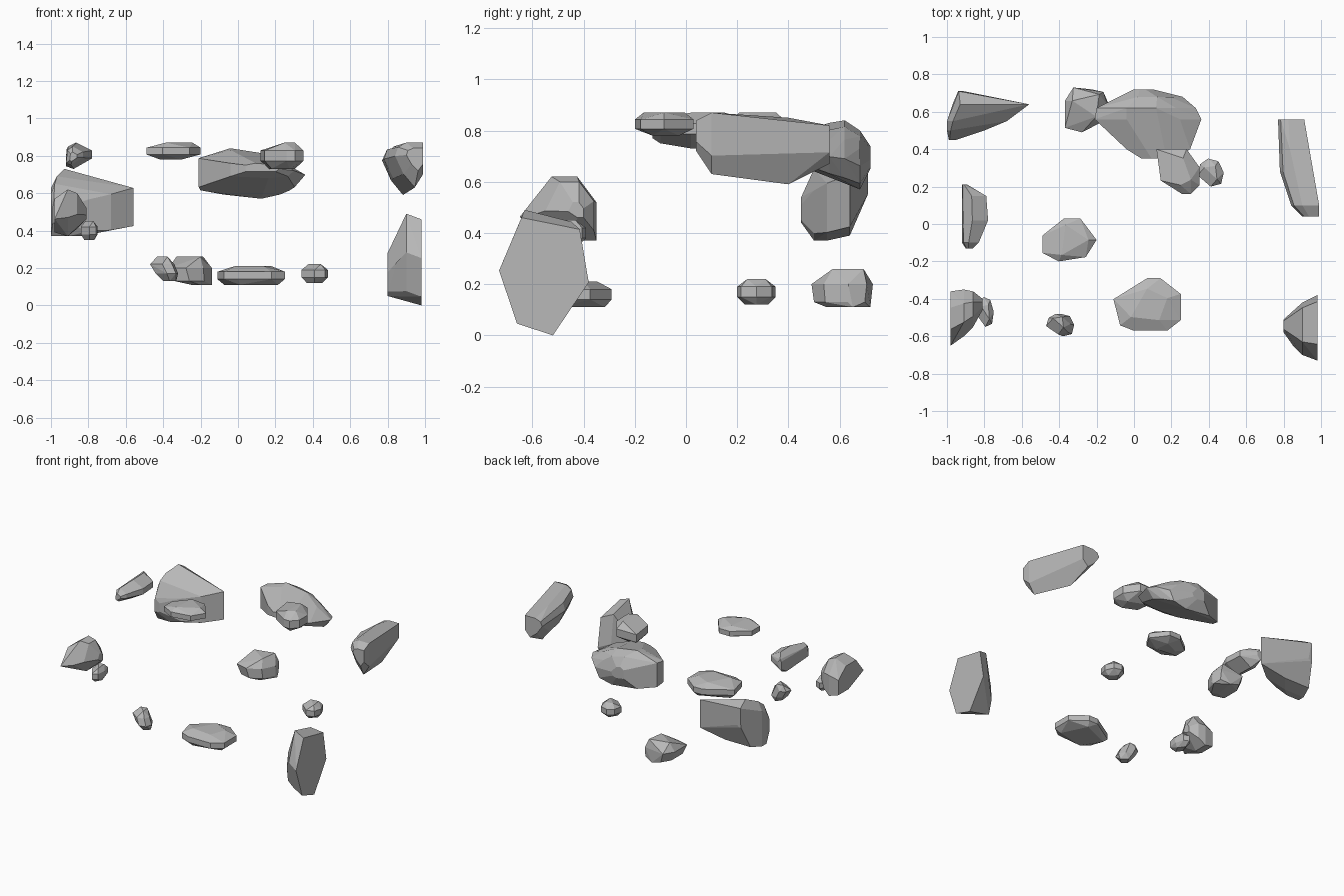
import bpy
import bmesh
from math import radians
from mathutils import Vector

cube = bpy.data.objects.get("Cube")
if cube:
    bpy.data.objects.remove(cube, do_unlink=True)

# One plain stone colour
stone = bpy.data.materials.new("grey_stone")
stone.use_nodes = True
stone.diffuse_color = (.48, .48, .48, 1)
stone.node_tree.nodes["Principled BSDF"].inputs["Base Color"].default_value = stone.diffuse_color

# Cross-sections inside a unit square
PEBBLE = [(0, .4), (.1, .8), (.4, 1), (.8, .9), (1, .5), (.9, .1), (.5, 0)]
SHARD = [(0, .4), (.3, 1), (.7, 1), (1, .6), (1, 0), (.6, 0)]
TALL = [(0, .55), (.25, 1), (.9, .9), (1, .45), (.6, 0), (.2, .1)]
WEDGE = [(0, .8), (.1, 1), (1, .7), (1, .1), (.5, 0), (0, 0)]
HANGING = [(0, .7), (.1, .9), (.4, 1), (1, 1), (1, .3), (.7, 0), (.3, .3)]
LONG = [(0, .1), (.1, .8), (.4, 1), (1, .7), (1, .4), (.3, 0)]
SLAB = [(0, .8), (.3, 1), (.6, .9), (.8, .7), (1, .4), (.9, .1), (.6, 0), (0, .1)]
DISC = [(0, .6), (.4, 1), (.7, 1), (1, .5), (.8, .1), (.3, 0), (0, .2)]
ANVIL = [(0, .6), (.5, 1), (.7, 1), (1, .7), (1, .2), (.8, 0), (.3, 0), (.1, .1)]
BLOCK = [(0, .1), (0, .7), (.2, 1), (.9, .9), (1, .6), (.8, .2), (.4, 0)]
PLUG = [(0, 1), (.7, 1), (1, .6), (1, .2), (.8, 0), (.6, 0), (.1, .3)]


def blend(a, b, t):
    return a + (b - a) * t


def inset(span, share):
    """Shorten a range evenly at both ends."""
    low, high = span
    return blend(low, high, share), blend(high, low, share)


def rock(name, axis, outline, *levels):
    """Loft an outline along an axis; each level is (position, u range, v range).
    Upright rocks use every other corner at their ends for irregular facets."""
    bm = bmesh.new()
    for i, (position, u_range, v_range) in enumerate(levels):
        at_end = i in (0, len(levels) - 1)
        corners = outline[i % 2::2] if at_end and axis == "z" else outline
        for u, v in corners:
            corner = [blend(*u_range, u), blend(*v_range, v)]
            corner.insert("xyz".index(axis), position)
            bm.verts.new(Vector(corner))
    # Wrap the levels in a faceted skin and merge nearly flat facets
    bmesh.ops.convex_hull(bm, input=bm.verts)
    loose = [vert for vert in bm.verts if not vert.link_faces]
    bmesh.ops.delete(bm, geom=loose, context="VERTS")
    bmesh.ops.dissolve_limit(bm, angle_limit=radians(9), verts=bm.verts, edges=bm.edges)
    bmesh.ops.recalc_face_normals(bm, faces=bm.faces)
    mesh = bpy.data.meshes.new(name)
    bm.to_mesh(mesh)
    bm.free()
    mesh.materials.append(stone)
    bpy.context.collection.objects.link(bpy.data.objects.new(name, mesh))


def boulder(name, outline, x_range, y_range, z_range, foot=.2, crown=.2):
    """Upright rock: a wide belt, with foot and crown drawn in by the given shares."""
    low, high = inset(z_range, .3)
    rock(name, "z", outline,
         (z_range[0], inset(x_range, foot), inset(y_range, foot)),
         (low, x_range, y_range),
         (high, x_range, y_range),
         (z_range[1], inset(x_range, crown), inset(y_range, crown)))


# Large rocks on the left side
rock("tall_front_left_rock", "x", TALL,
     (.8, (-.58, -.51), (.05, .28)),
     (.85, (-.65, -.46), (.04, .39)),
     (.9, (-.7, -.42), (.03, .49)),
     (.98, (-.73, -.38), (0, .46)))
rock("hanging_left_rock", "y", HANGING,
     (.04, (.9, .99), (.72, .84)),
     (.1, (.84, .99), (.63, .87)),
     (.28, (.78, .95), (.6, .86)),
     (.4, (.77, .93), (.59, .85)),
     (.56, (.77, .91), (.67, .82)))

# Large rocks at the back
rock("big_back_rock", "y", SLAB,
     (.35, (.04, .22), (.71, .76)),
     (.4, (-.04, .3), (.68, .78)),
     (.56, (-.21, .36), (.61, .83)),
     (.62, (-.2, .33), (.59, .84)),
     (.68, (-.08, .26), (.57, .8)),
     (.72, (0, .1), (.65, .74)))
rock("wedge_back_right_rock", "y", WEDGE,
     (.45, (-.99, -.95), (.44, .54)),
     (.5, (-1, -.8), (.37, .65)),
     (.55, (-1, -.68), (.37, .69)),
     (.64, (-.97, -.56), (.39, .73)),
     (.71, (-.94, -.91), (.55, .69)))
rock("lower_back_rock", "z", BLOCK,
     (.11, (-.25, -.14), (.55, .72)),
     (.13, (-.34, -.14), (.5, .72)),
     (.2, (-.37, -.14), (.49, .73)),
     (.26, (-.33, -.17), (.54, .71)))
boulder("perched_back_rock", PLUG, (.12, .35), (.16, .4), (.73, .87))

# Rocks on the right side
rock("long_right_rock", "y", LONG,
     (-.13, (-.9, -.86), (.77, .82)),
     (-.1, (-.92, -.83), (.75, .85)),
     (.02, (-.92, -.78), (.73, .87)),
     (.15, (-.92, -.79), (.73, .87)),
     (.21, (-.92, -.89), (.77, .85)))
rock("shard_front_right_rock", "x", SHARD,
     (-.98, (-.65, -.36), (.39, .57)),
     (-.91, (-.6, -.35), (.37, .62)),
     (-.86, (-.55, -.36), (.41, .6)),
     (-.81, (-.46, -.4), (.46, .52)))
boulder("small_front_right_rock", PEBBLE, (-.84, -.75), (-.55, -.39), (.35, .45))

# Rocks near the middle and the front
boulder("flat_middle_rock", DISC, (-.49, -.2), (-.2, .03), (.78, .87), foot=.25, crown=.15)
boulder("flat_front_rock", ANVIL, (-.11, .25), (-.57, -.29), (.11, .21), foot=.1)
rock("small_front_rock", "z", PEBBLE,
     (.13, (-.4, -.33), (-.57, -.5)),
     (.17, (-.44, -.32), (-.6, -.48)),
     (.22, (-.47, -.34), (-.59, -.48)),
     (.26, (-.44, -.37), (-.56, -.49)))
boulder("small_back_left_rock", PEBBLE, (.34, .48), (.2, .35), (.12, .22))
